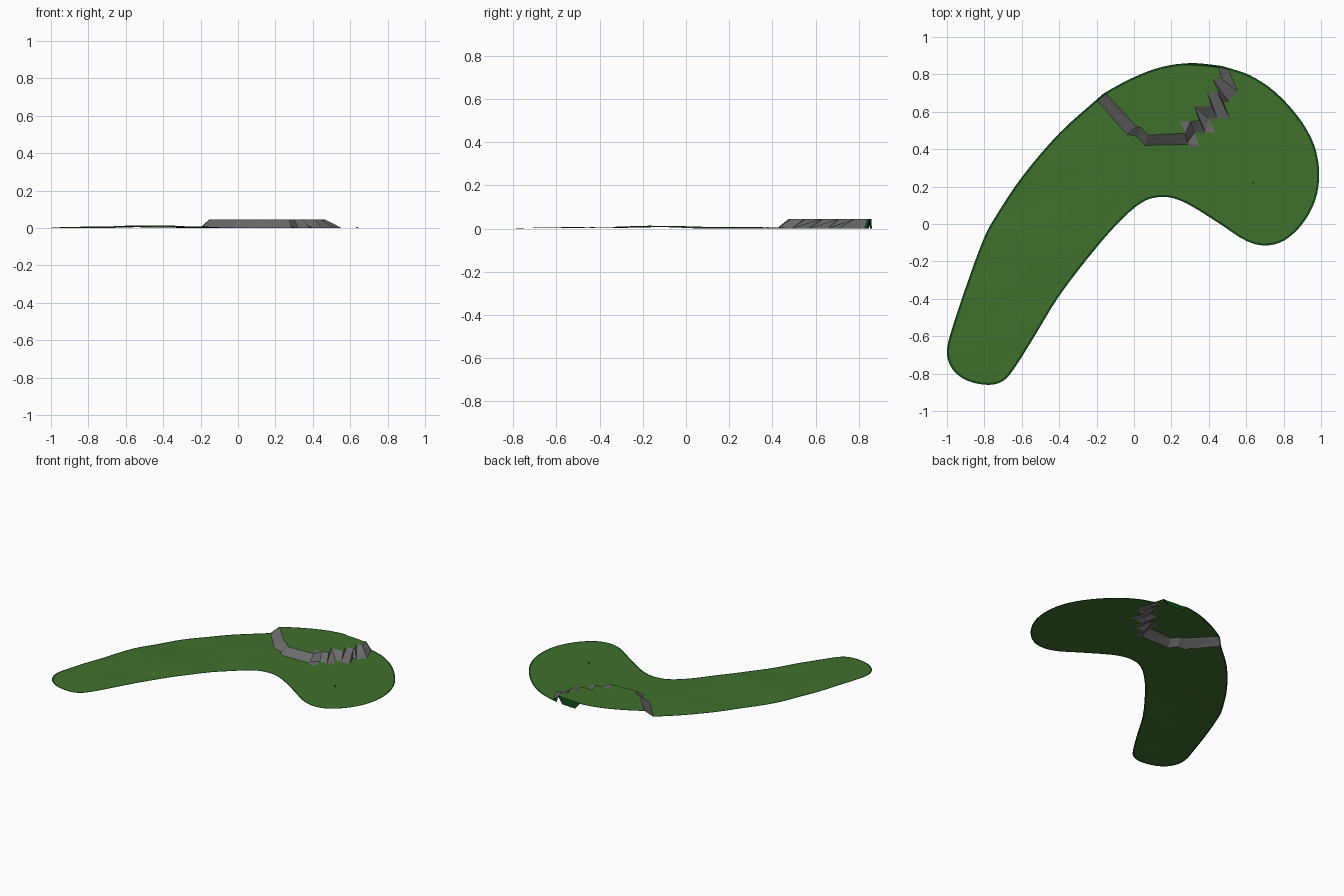
import bpy, bmesh, math
from mathutils import Vector as V
from mathutils.geometry import delaunay_2d_cdt, intersect_point_line

if "Cube" in bpy.data.objects:
    bpy.data.objects.remove(bpy.data.objects["Cube"])

H = 0.044        # plateau height
RIM = 0.011      # edge band width


def mat(name, col):
    m = bpy.data.materials.new(name)
    m.diffuse_color = (*col, 1)
    m.use_nodes = True
    m.node_tree.nodes["Principled BSDF"].inputs["Base Color"].default_value = m.diffuse_color
    return m


GRASS = mat("grass green", (0.052, 0.162, 0.026))
DARK = mat("dark edge green", (0.006, 0.062, 0.009))
GREY = mat("slope grey", (0.15, 0.15, 0.15))
BLACK = mat("cup black", (0.01, 0.012, 0.01))

# Slope lines: plateau lip (top) and foot (bottom), paired point by point
TOP = [V(p) for p in [(-.155, .702), (.01, .525), (.04, .515), (.075, .475), (.275, .485), (.243, .548),
       (.302, .548), (.35, .553), (.323, .628), (.382, .628), (.414, .634), (.393, .703),
       (.446, .703), (.452, .709), (.42, .778), (.468, .778), (.447, .848)]]
FOOT = [V(p) for p in [(-.2, .665), (-.04, .48), (.02, .468), (.056, .42), (.286, .425), (.291, .415),
        (.35, .415), (.323, .489), (.382, .489), (.436, .489), (.398, .564), (.446, .564),
        (.511, .564), (.476, .655), (.505, .655), (.553, .709), (.5, .836)]]

# Outline control points, clockwise; slope ends lie on it
CTRL = [(-1, -.68), (-.985, -.6), (-.9, -.34), (-.8, -.07), (-.74, .04), (-.6, .25), (-.4, .485),
        FOOT[0], TOP[0], (0, .785), (.15, .84), (.3, .86), TOP[-1], FOOT[-1], (.62, .795),
        (.75, .71), (.88, .57), (.96, .43), (.99, .28), (.97, .13), (.9, 0), (.8, -.09), (.7, -.115),
        (.6, -.09), (.46, 0), (.3, .1), (.22, .135), (.15, .145), (.06, .125), (-.05, .04), (-.2, -.125),
        (-.4, -.385), (-.55, -.63), (-.66, -.8), (-.71, -.845), (-.78, -.86), (-.88, -.842),
        (-.95, -.8), (-.99, -.74)]
CTRL = [V(p) for p in CTRL]
SUB = 4


def spline(pts):
    out, n = [], len(pts)
    for i in range(n):
        a, b, c, d = (pts[(i + k) % n] for k in (-1, 0, 1, 2))
        ma = (c - a) * ((c - b).length / ((c - b).length + (b - a).length))
        mb = (d - b) * ((c - b).length / ((d - c).length + (c - b).length))
        for k in range(SUB):
            t = k / SUB
            out.append(b * (2*t**3 - 3*t*t + 1) + ma * (t**3 - 2*t*t + t)
                       + c * (3*t*t - 2*t**3) + mb * (t**3 - t*t))
    return out


outer = spline(CTRL)
n = len(outer)
inner = []
for i, p in enumerate(outer):
    t = (outer[(i + 1) % n] - outer[i - 1]).normalized()
    inner.append(p + V((t.y, -t.x)) * RIM)


def inside(p, poly):
    r = False
    for i, b in enumerate(poly):
        a = poly[i - 1]
        if (a.y > p.y) != (b.y > p.y) and p.x < (b.x - a.x) * (p.y - a.y) / (b.y - a.y) + a.x:
            r = not r
    return r


def dist(p, line):
    best = 9
    for a, b in zip(line, line[1:]):
        q, t = intersect_point_line(p, a, b)
        q = a.lerp(b, min(1, max(0, t)))
        best = min(best, (p - V((q.x, q.y))).length)
    return best


arc = outer[8 * SUB:12 * SUB + 1]              # rear edge of the plateau
plateau_poly = TOP + arc[::-1][1:-1]
wall_poly = (TOP + outer[12 * SUB + 1:13 * SUB] + FOOT[::-1]
             + outer[7 * SUB + 1:8 * SUB])


def ground(p):
    # gentle bumps along the fairway, flat around the green
    w = min(1, max(0, (-p.x + .02) / .2)) * min(1, max(0, (p.y + .86) / .3)) * min(1, max(0, (.6 - p.y) / .25))
    hill = .009 * math.exp(-((p.x + .48) / .2)**2 - ((p.y + .13) / .16)**2)
    return w * (.005 + hill + .0022 * math.sin(19 * p.x - 11 * p.y) * math.sin(13 * p.y + 9 * p.x + 1))


def height(p):
    dt, df = dist(p, TOP), dist(p, FOOT)
    if dt < 2e-4:
        return H
    if df < 2e-4:
        return 0
    if inside(p, plateau_poly):
        return H
    if inside(p, wall_poly):
        return H * df / (dt + df)
    return ground(p)


# Constrained triangulation of the whole course
verts, edges = [], []


def add(pts, closed):
    s = len(verts)
    verts.extend(pts)
    edges.extend((s + i, s + i + 1) for i in range(len(pts) - 1))
    if closed:
        edges.append((s + len(pts) - 1, s))


add(outer, True)
add(inner, True)
add(TOP, False)
add(FOOT, False)
for a, b in zip(TOP, FOOT):                    # slope creases
    add([a, b], False)
for i in range(20):
    for j in range(26):
        p = V((-.97 + i * .055, -.83 + j * .055))
        if inside(p, inner) and dist(p, inner + inner[:1]) > .02 and not inside(p, wall_poly) \
                and not inside(p, plateau_poly) and dist(p, FOOT) > .03:
            verts.append(p)
pts, _, tris, *_ = delaunay_2d_cdt(verts, edges, [], 0, 1e-5)
zs = [height(p) for p in pts]

parts = {"fairway": [], "plateau": [], "plateau_slope": [], "edge_band": []}
for t in tris:
    c = (pts[t[0]] + pts[t[1]] + pts[t[2]]) / 3
    if not inside(c, outer):
        continue
    if not inside(c, inner):
        key = "edge_band"
    elif inside(c, plateau_poly):
        key = "plateau"
    elif inside(c, wall_poly):
        key = "plateau_slope"
    else:
        key = "fairway"
    parts[key].append(t)

colours = {"fairway": GRASS, "plateau": GRASS, "plateau_slope": GREY, "edge_band": DARK}
for name, faces in parts.items():
    me = bpy.data.meshes.new(name)
    me.from_pydata([(p.x, p.y, z) for p, z in zip(pts, zs)], [], faces)
    bm = bmesh.new()
    bm.from_mesh(me)
    bmesh.ops.delete(bm, geom=[v for v in bm.verts if not v.link_faces], context='VERTS')
    for f in bm.faces:
        f.normal_update()
        if f.normal.z < 0:
            f.normal_flip()
        f.smooth = name == "fairway"
    bm.to_mesh(me)
    bm.free()
    me.materials.append(colours[name])
    bpy.context.collection.objects.link(bpy.data.objects.new(name, me))

# Cup marker on the green
bpy.ops.mesh.primitive_cylinder_add(vertices=12, radius=.004, depth=.006, location=(.637, .22, .003))
cup = bpy.context.object
cup.name = "cup"
cup.data.materials.append(BLACK)
